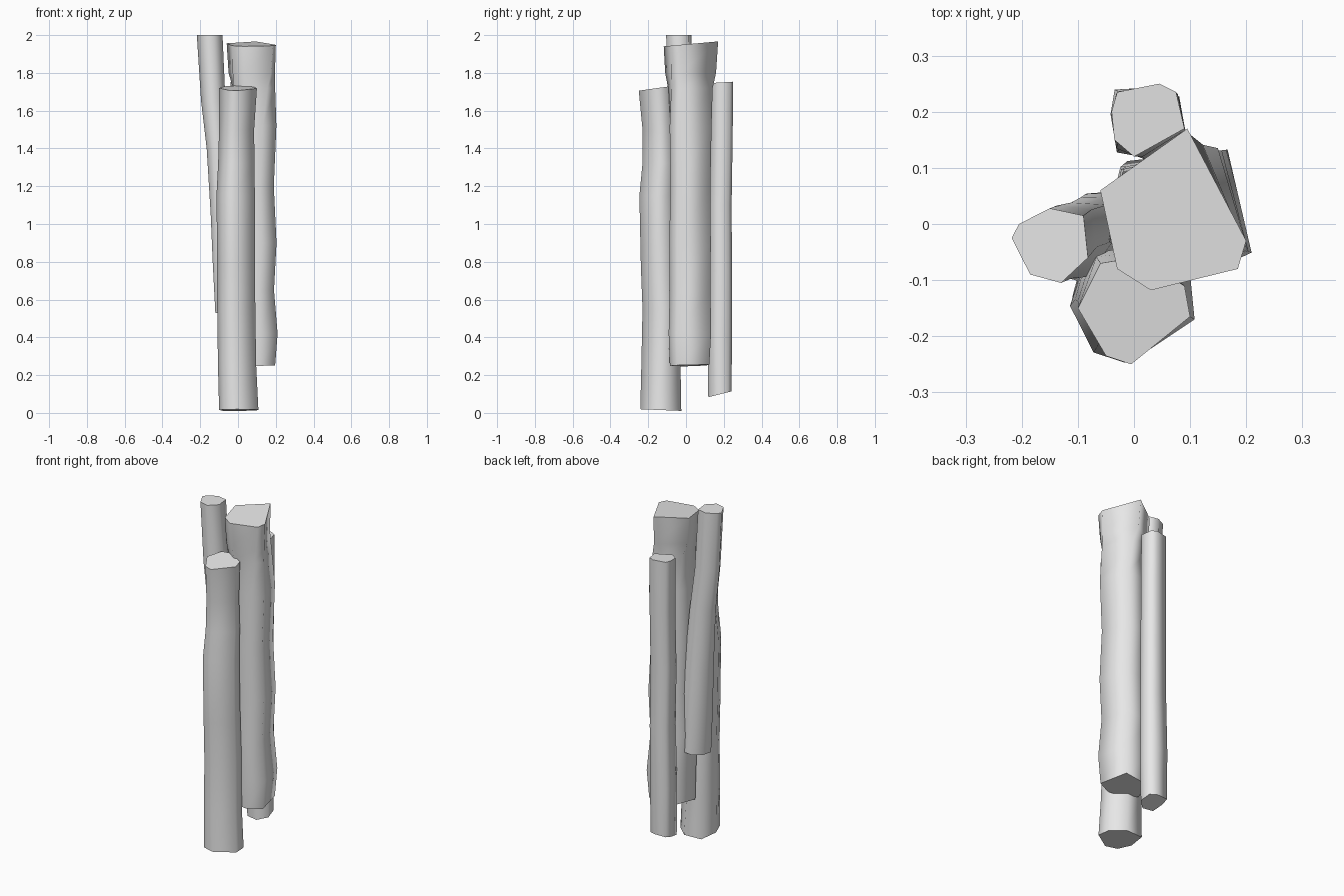
import bpy, bmesh
from mathutils import Vector

mat = bpy.data.materials.new("plain_grey")
mat.diffuse_color = (0.8, 0.8, 0.8, 1)


def log(name, top, bottom, rings, tilt_top, tilt_bottom):
    """Loft from the bottom profile to the top profile.
    ring = (z, blend toward top, dx, dy, scale); tilt = end slope in (x, y)."""
    bm = bmesh.new()
    n = len(top)
    loops = []
    for i, (z, t, dx, dy, s) in enumerate(rings):
        pts = [Vector(b).lerp(Vector(a), t) for a, b in zip(top, bottom)]
        c = sum(pts, Vector((0, 0))) / n
        tilt = Vector((0, 0))
        if i == 0:
            tilt = Vector(tilt_bottom)
        elif i == len(rings) - 1:
            tilt = Vector(tilt_top)
        loop = []
        for p in pts:
            d = (p - c) * s
            loop.append(bm.verts.new((c.x + d.x + dx, c.y + d.y + dy, z + d.dot(tilt))))
        loops.append(loop)
    # smooth bark
    for lo, hi in zip(loops, loops[1:]):
        for j in range(n):
            k = (j + 1) % n
            bm.faces.new((lo[j], lo[k], hi[k], hi[j])).smooth = True
    # flat sawn ends with crisp rims
    for loop in (loops[0], loops[-1]):
        cap = bm.faces.new(loop)
        cap.smooth = False
        for e in cap.edges:
            e.smooth = False
    bmesh.ops.recalc_face_normals(bm, faces=bm.faces)
    me = bpy.data.meshes.new(name)
    bm.to_mesh(me)
    bm.free()
    me.materials.append(mat)
    ob = bpy.data.objects.new(name, me)
    bpy.context.collection.objects.link(ob)
    return ob


# thick log on the right
log("thick_log",
    [(0.095, 0.17), (-0.06, 0.06), (-0.03, -0.08), (0.03, -0.118), (0.185, -0.08), (0.20, -0.03)],
    [(0.165, 0.13), (-0.01, 0.11), (-0.05, -0.02), (0.04, -0.08), (0.12, -0.09), (0.207, -0.05)],
    [(0.25, 0, -0.004, 0, 0.95), (0.42, 0, 0, 0, 1.02), (0.65, 0.1, -0.012, 0, 0.97),
     (0.9, 0.1, 0, 0, 0.98), (1.2, 0.15, -0.01, 0, 0.95), (1.52, 0.2, 0, 0, 0.98),
     (1.72, 0.6, 0.004, 0, 0.92), (1.8, 0.9, 0, 0, 0.96), (1.95, 1, 0, 0, 1)],
    (0, 0.09), (0.03, 0.03))

# front log
log("front_log",
    [(-0.1, -0.15), (-0.05, -0.235), (-0.005, -0.25), (0.1, -0.165), (0.09, -0.11),
     (0.0, -0.06), (-0.06, -0.07)],
    [(-0.1, -0.14), (-0.07, -0.22), (0.0, -0.242), (0.108, -0.17), (0.1, -0.09),
     (0.03, -0.025), (-0.08, -0.03)],
    [(0.015, 0, 0, 0, 1), (0.25, 0.2, -0.008, 0.005, 0.98), (0.55, 0.3, -0.012, 0.012, 0.98),
     (0.78, 0.4, -0.012, 0.004, 0.98), (1.15, 0.6, -0.014, 0, 1), (1.32, 0.7, -0.01, 0.012, 0.95),
     (1.5, 0.8, -0.008, 0.01, 0.92), (1.72, 1, 0, 0, 1)],
    (0, 0.14), (0, -0.04))

# thin leaning log on the left
log("leaning_log",
    [(-0.218, -0.025), (-0.205, 0.0), (-0.15, 0.028), (-0.09, 0.015), (-0.082, -0.06),
     (-0.13, -0.105), (-0.185, -0.09)],
    [(-0.12, -0.065), (-0.115, 0.0), (-0.075, 0.055), (0.0, 0.06), (0.015, 0.0),
     (-0.03, -0.09), (-0.09, -0.1)],
    [(0.54, 0, 0, 0, 1), (0.8, 0.1, -0.003, 0, 1.02), (1.05, 0.25, 0, 0, 1),
     (1.4, 0.5, 0, 0, 0.95), (1.65, 0.7, -0.01, 0, 0.95), (2.0, 1, 0, 0, 1)],
    (0, 0), (0.1, 0.1))

# slim log at the back
log("back_log",
    [(-0.04, 0.2), (-0.03, 0.235), (0.045, 0.25), (0.075, 0.235), (0.09, 0.17),
     (0.0, 0.12), (-0.035, 0.15)],
    [(-0.042, 0.195), (-0.035, 0.24), (0.035, 0.243), (0.08, 0.225), (0.09, 0.16),
     (0.04, 0.115), (-0.03, 0.125)],
    [(0.1, 0, 0, 0, 0.96), (0.4, 0.1, 0, 0, 1), (0.75, 0.3, 0.004, 0, 0.97),
     (1.1, 0.5, 0, -0.004, 0.98), (1.45, 0.7, 0.003, 0, 0.98), (1.75, 1, 0, 0, 1)],
    (0, 0.06), (0, 0.25))
